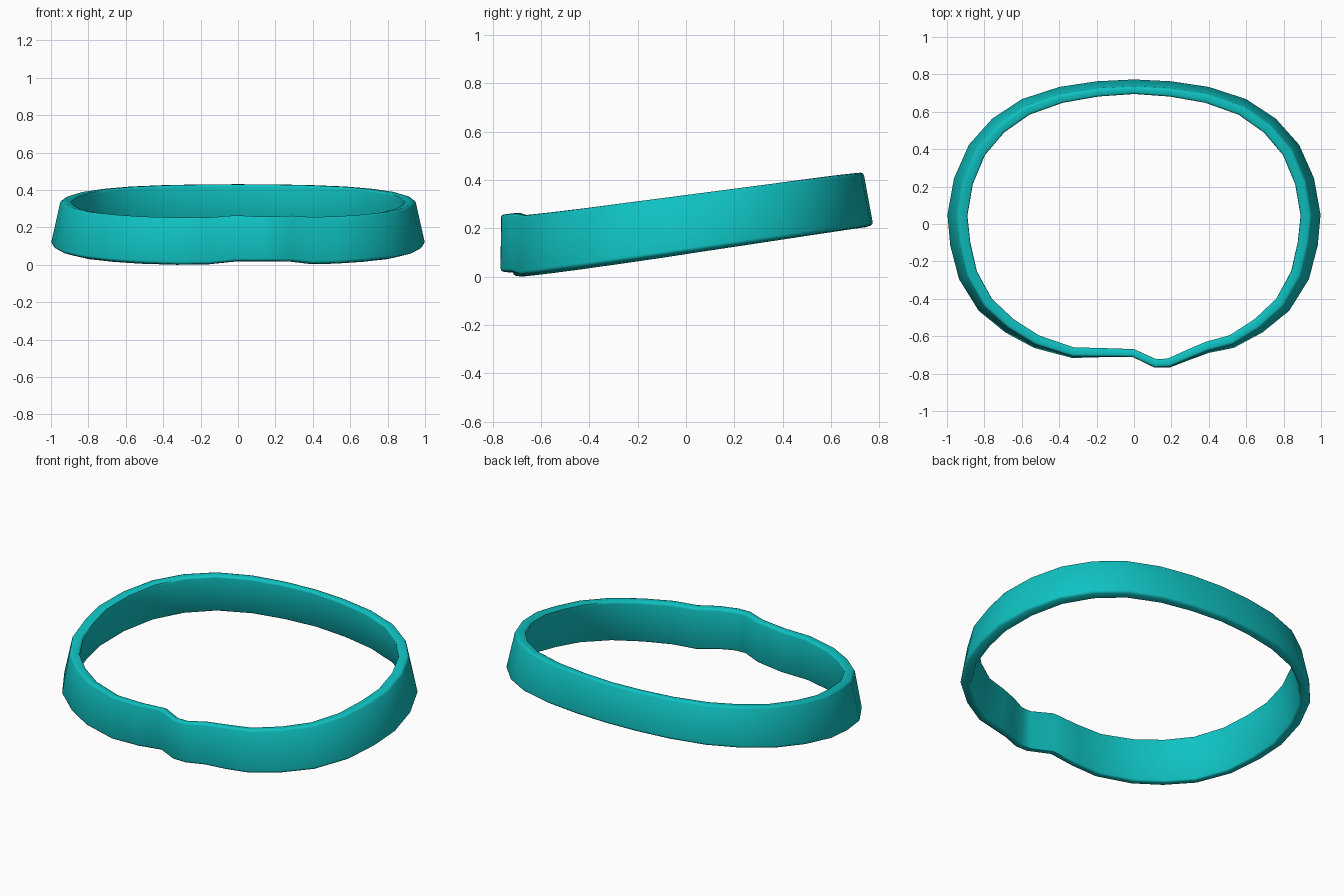
import bpy, bmesh, math
from mathutils import Vector

cube = bpy.data.objects.get("Cube")
if cube:
    bpy.data.objects.remove(cube, do_unlink=True)

# One flat colour
teal = bpy.data.materials.new("teal")
teal.use_nodes = True
colour = (0.005, 0.54, 0.54, 1)
teal.diffuse_color = colour
bsdf = teal.node_tree.nodes["Principled BSDF"]
bsdf.inputs["Base Color"].default_value = colour
bsdf.inputs["Roughness"].default_value = 0.6

# Lower outer outline: mirrored sides, joined by a back centre and an overlapped front
side = [(0.2, 0.765), (0.4, 0.735), (0.6, 0.67), (0.76, 0.565), (0.885, 0.425),
        (0.965, 0.245), (1.0, 0.05), (0.985, -0.115), (0.938, -0.295),
        (0.832, -0.465), (0.69, -0.58), (0.535, -0.663)]
front = [(0.4, -0.69), (0.29, -0.73), (0.19, -0.768), (0.11, -0.768),
         (-0.01, -0.71), (-0.16, -0.712), (-0.33, -0.717)]
outline = [(0, 0.775)] + side + front + [(-x, y) for x, y in reversed(side)]


def section(i):
    """Four corners of the band at one station of the outline."""
    n = len(outline)
    p = Vector(outline[i])
    before = (p - Vector(outline[i - 1])).normalized()
    after = (Vector(outline[(i + 1) % n]) - p).normalized()
    t = (before + after).normalized()
    inward = Vector((t.y, -t.x))
    x, y = p
    lean = 0.04 + 0.012 * x * x if y > 0 else 0.055 * abs(x) ** 1.5
    thick = 0.042 + 0.018 * abs(x)
    bump = y < -0.7 and x > -0.05
    low = 0.028 if bump else 0.112 + 0.14 * y
    high = 0.345 + 0.12 * y + (0.012 if bump else 0)
    drop = 0.005 + 0.2 * lean
    corners = [(0, low), (lean, high), (lean + thick, high - 0.004),
               (thick, low - drop)]
    return [(*(p + inward * d), z) for d, z in corners]


# Band
bm = bmesh.new()
rings = [[bm.verts.new(c) for c in section(i)] for i in range(len(outline))]
for i, a in enumerate(rings):
    b = rings[(i + 1) % len(rings)]
    for k in range(4):
        m = (k + 1) % 4
        bm.faces.new((a[k], a[m], b[m], b[k]))
bmesh.ops.recalc_face_normals(bm, faces=bm.faces)

# Softened rims
rims = [bm.edges.get((a[k], rings[i - 1][k]))
        for i, a in enumerate(rings) for k in range(4)]
bmesh.ops.bevel(bm, geom=rims, offset=0.012, segments=2, profile=0.5,
                affect='EDGES')

# Stand the band on the ground
base = min(v.co.z for v in bm.verts)
bmesh.ops.translate(bm, verts=bm.verts, vec=(0, 0, -base))

mesh = bpy.data.meshes.new("waist_band")
bm.to_mesh(mesh)
bm.free()
mesh.materials.append(teal)
band = bpy.data.objects.new("waist_band", mesh)
bpy.context.collection.objects.link(band)
bpy.ops.object.select_all(action='DESELECT')
band.select_set(True)
bpy.context.view_layer.objects.active = band
bpy.ops.object.shade_smooth_by_angle(angle=math.radians(50))
